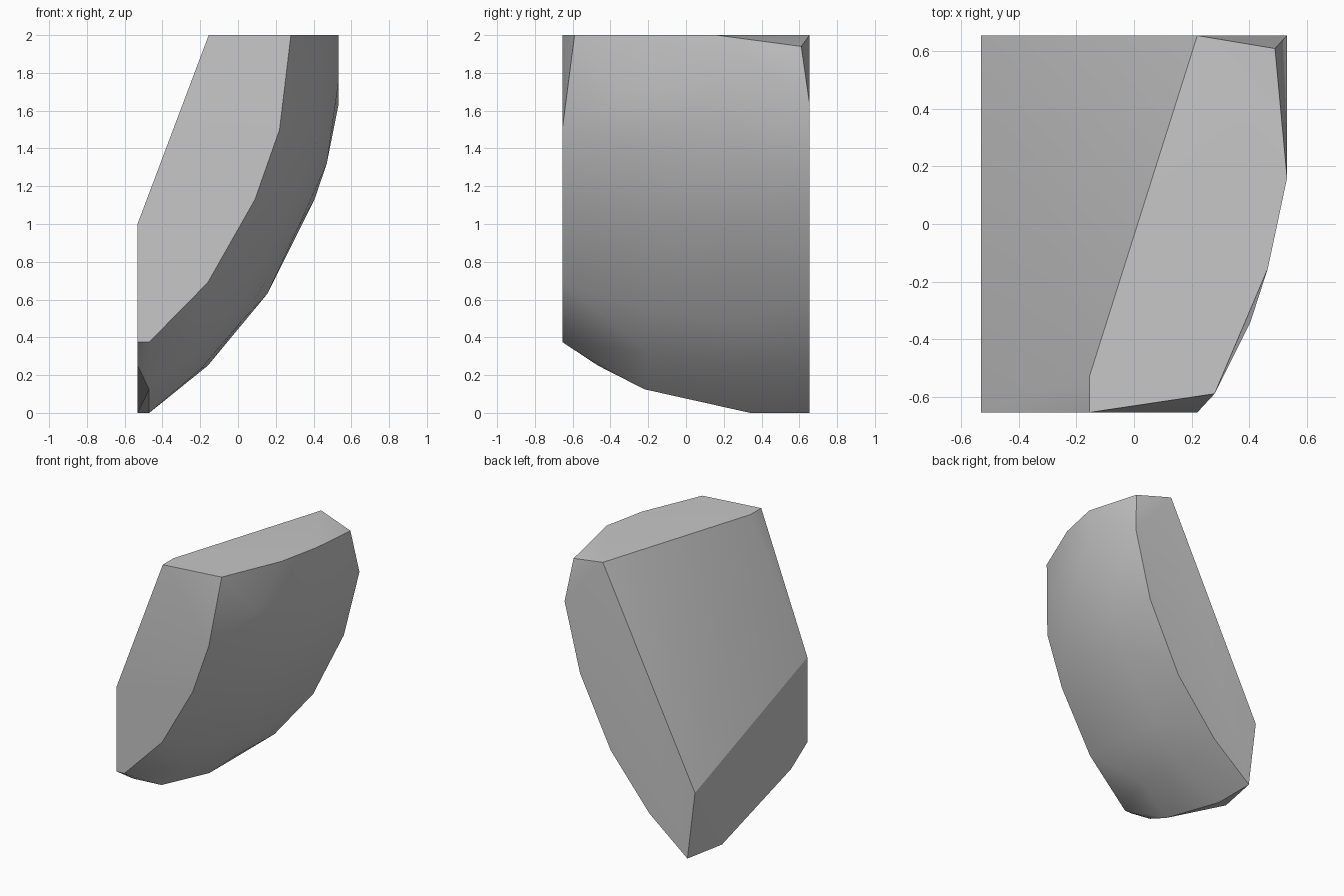
import bpy, bmesh, math

cube = bpy.data.objects.get("Cube")
if cube:
    bpy.data.objects.remove(cube, do_unlink=True)

# Outer planes of the block
L, R, F, B, T = -0.532, 0.532, -0.655, 0.655, 2.0

# Corner points, grouped by the part of the shard they bound
front_arc = [(x, F, z) for x, z in
             ((L, 1), (L, .375), (-.47, .375), (-.16, .69), (.09, 1.13), (.22, 1.5))]
back_arc = [(x, B, z) for x, z in
            ((L, .5), (-.47, 0), (-.16, .25), (.155, .63), (.405, 1.13), (R, 1.63))]
top_rim = [(x, y, T) for x, y in
           ((-.155, F), (-.155, -.53), (.22, B), (R, .16), (.465, -.155), (.28, -.59))]
back_chip = [(.49, .61, 1.94)]
lower_tip = [(L, -.465, .25), (-.47, -.22, .125), (L, .34, 0), (-.47, .34, 0)]
outer_bulge = [(R, .16, 1.75), (.47, .34, 1.32), (.405, -.34, 1.7)]

# Swelling of the curved side between the two arcs
middle_front = [(x, -.2, z) for x, z in
                ((-.235, .32), (-.03, .55), (.25, 1.03), (.41, 1.43))]
middle_back = [(x, .25, z) for x, z in
               ((-.195, .235), (.022, .49), (.32, .985))]

# Wrap the corners in a faceted hull
bm = bmesh.new()
for point in (front_arc + back_arc + top_rim + back_chip + lower_tip
              + outer_bulge + middle_front + middle_back):
    bm.verts.new(point)
bmesh.ops.convex_hull(bm, input=bm.verts[:])
loose = [v for v in bm.verts if not v.link_faces]
bmesh.ops.delete(bm, geom=loose, context='VERTS')
bmesh.ops.dissolve_limit(bm, angle_limit=math.radians(0.5),
                         verts=bm.verts[:], edges=bm.edges[:])
bmesh.ops.recalc_face_normals(bm, faces=bm.faces[:])

# Keep the upright left cut flat
for face in bm.faces:
    if face.normal.x < -.999:
        for edge in face.edges:
            edge.smooth = False

mesh = bpy.data.meshes.new("rock_shard")
bm.to_mesh(mesh)
bm.free()
shard = bpy.data.objects.new("rock_shard", mesh)
bpy.context.collection.objects.link(shard)

# Plain stone colour
stone = bpy.data.materials.new("stone_grey")
stone.use_nodes = True
colour = (.57, .57, .57, 1)
stone.diffuse_color = colour
stone.node_tree.nodes["Principled BSDF"].inputs["Base Color"].default_value = colour
mesh.materials.append(stone)

# Soft outer curve, crisp cut edges
bpy.ops.object.select_all(action='DESELECT')
shard.select_set(True)
bpy.context.view_layer.objects.active = shard
bpy.ops.object.shade_smooth_by_angle(angle=math.radians(30), keep_sharp_edges=True)
